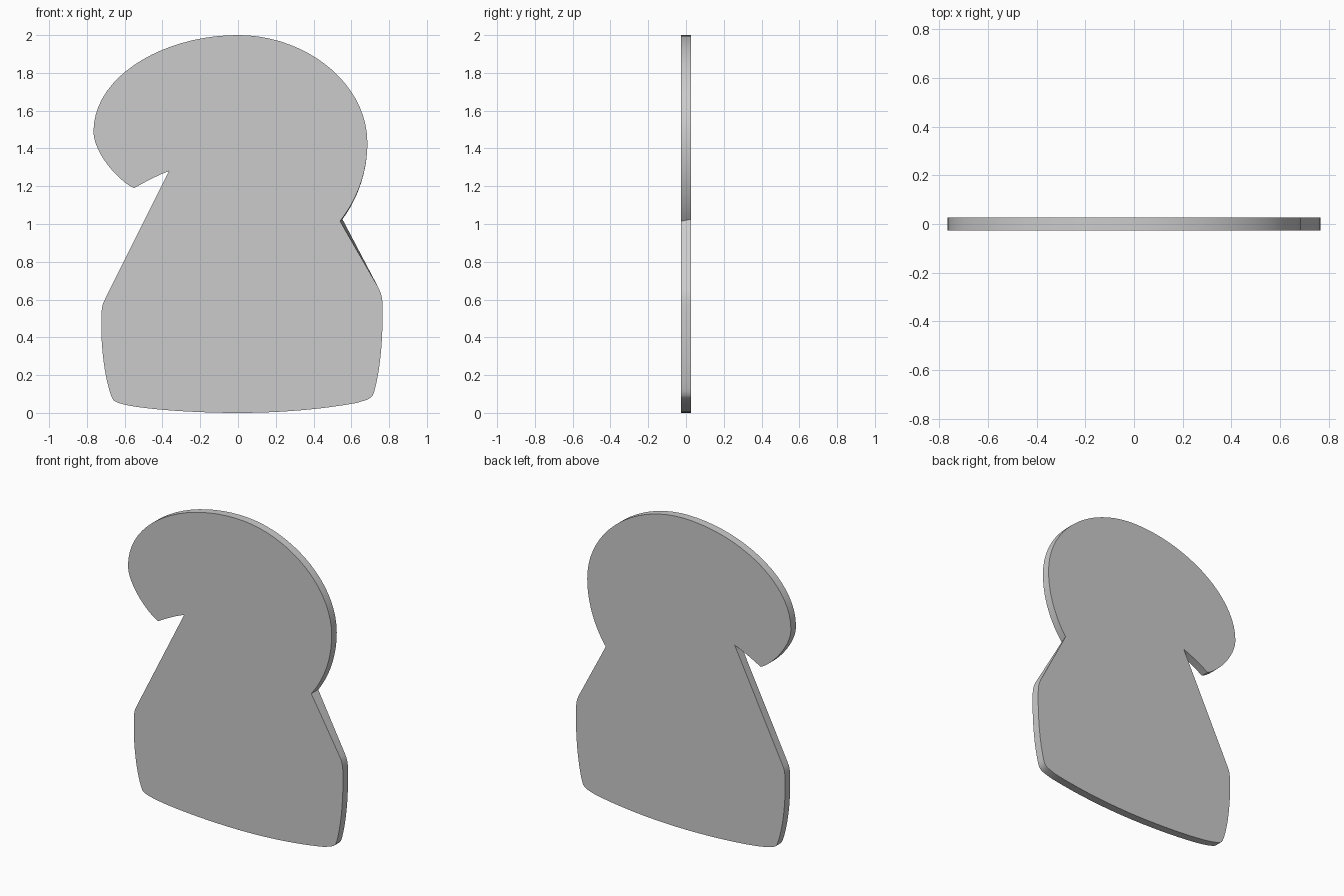
import bpy, bmesh, math
from mathutils import Vector
from mathutils.geometry import interpolate_bezier

if "Cube" in bpy.data.objects:
    bpy.data.objects.remove(bpy.data.objects["Cube"])

HALF = 0.026  # half thickness of the plate


def outline(notch):
    # Each segment: [end] for a straight line, [handle, handle, end] for a curve
    segments = [
        [(0.36, 2.0), (0.685, 1.745), (0.685, 1.43)],          # crown, right
        [(0.685, 1.27), (0.63, 1.13), notch],                  # cheek, right
        [(0.745, 0.66)],                                       # right slope
        [(0.757, 0.635), (0.764, 0.615), (0.765, 0.57)],       # right shoulder
        [(0.768, 0.40), (0.755, 0.24), (0.722, 0.115)],        # right side
        [(0.712, 0.07), (0.68, 0.07), (0.63, 0.053)],          # bottom right corner
        [(0.44, 0.018), (0.22, 0.0), (0.0, 0.0)],              # base, right
        [(-0.25, 0.0), (-0.57, 0.022), (-0.645, 0.058)],       # base, left
        [(-0.658, 0.064), (-0.662, 0.068), (-0.669, 0.085)],   # bottom left corner
        [(-0.71, 0.19), (-0.732, 0.39), (-0.721, 0.55)],       # left side
        [(-0.718, 0.575), (-0.712, 0.585), (-0.70, 0.61)],     # left shoulder
        [(-0.365, 1.28)],                                      # left slope
        [(-0.42, 1.26), (-0.48, 1.23), (-0.55, 1.19)],         # under the overhang
        [(-0.63, 1.225), (-0.765, 1.375), (-0.765, 1.49)],     # overhang tip
        [(-0.765, 1.785), (-0.39, 2.0), (0.0, 2.0)],           # crown, left
    ]
    pts = [(0.0, 2.0)]
    for seg in segments:
        if len(seg) == 1:
            pts.append(seg[0])
        else:
            a, b, c, d = [Vector((x, 0, z)) for x, z in [pts[-1]] + seg]
            n = 20 if (d - a).length > 0.3 else 6
            pts += [(p.x, p.z) for p in interpolate_bezier(a, b, c, d, n)[1:]]
    return pts[:-1]


# Flat silhouette plate, its right notch slightly deeper on the front
bm = bmesh.new()
front = [bm.verts.new((x, -HALF, z)) for x, z in outline((0.54, 1.015))]
back = [bm.verts.new((x, HALF, z)) for x, z in outline((0.553, 1.025))]
bm.faces.new(front)
bm.faces.new(back[::-1])
n = len(front)
for i in range(n):
    j = (i + 1) % n
    bm.faces.new((front[i], back[i], back[j], front[j]))
bmesh.ops.recalc_face_normals(bm, faces=bm.faces)
mesh = bpy.data.meshes.new("silhouette_plate")
bm.to_mesh(mesh)
bm.free()

plate = bpy.data.objects.new("silhouette_plate", mesh)
bpy.context.collection.objects.link(plate)
bpy.context.view_layer.objects.active = plate
plate.select_set(True)
bpy.ops.object.shade_smooth_by_angle(angle=math.radians(30))
